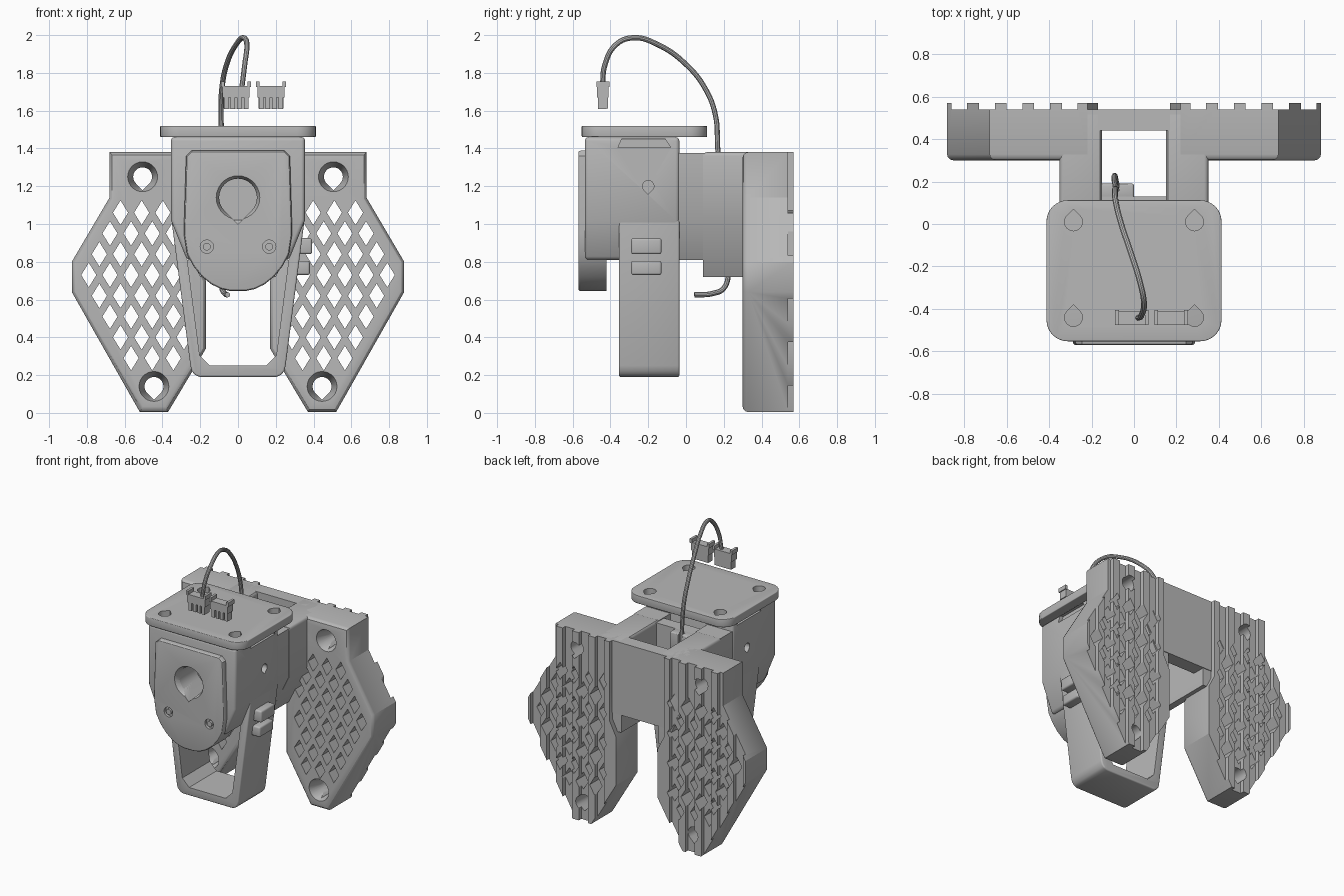
import bpy, bmesh, math
from mathutils import Vector

if "Cube" in bpy.data.objects:
    bpy.data.objects.remove(bpy.data.objects["Cube"])

grey = bpy.data.materials.new("mid grey")
grey.diffuse_color = (0.48, 0.48, 0.48, 1)
grey.use_nodes = True
grey.node_tree.nodes["Principled BSDF"].inputs["Base Color"].default_value = grey.diffuse_color


def point(u, v, w, axis):
    return {'x': (w, u, v), 'y': (u, w, v), 'z': (u, v, w)}[axis]


def add_prism(bm, pts, a, b, axis='y', end_scale=1.0):
    """Extrude an outline along an axis from a to b, optionally tapering."""
    cu = sum(p[0] for p in pts) / len(pts)
    cv = sum(p[1] for p in pts) / len(pts)
    lo = [bm.verts.new(point(u, v, a, axis)) for u, v in pts]
    hi = [bm.verts.new(point(cu + (u - cu) * end_scale, cv + (v - cv) * end_scale, b, axis))
          for u, v in pts]
    n = len(pts)
    bm.faces.new(lo)
    bm.faces.new(hi[::-1])
    for i in range(n):
        j = (i + 1) % n
        bm.faces.new((lo[j], lo[i], hi[i], hi[j]))


def make(name, prisms, bevel=0.0, rule=None):
    """Object from prisms; edges sharper than 30 degrees passing the rule get rounded."""
    bm = bmesh.new()
    for p in prisms:
        add_prism(bm, *p)
    bmesh.ops.recalc_face_normals(bm, faces=bm.faces)
    if bevel:
        edges = [e for e in bm.edges if e.calc_face_angle(0) > 0.5
                 and (rule is None or all(rule(v.co) for v in e.verts))]
        bmesh.ops.bevel(bm, geom=edges, offset=bevel, segments=3, profile=0.5,
                        affect='EDGES', clamp_overlap=True)
    me = bpy.data.meshes.new(name)
    bm.to_mesh(me)
    bm.free()
    me.materials.append(grey)
    ob = bpy.data.objects.new(name, me)
    bpy.context.scene.collection.objects.link(ob)
    return ob


def bake(ob):
    dg = bpy.context.evaluated_depsgraph_get()
    me = bpy.data.meshes.new_from_object(ob.evaluated_get(dg))
    ob.modifiers.clear()
    ob.data = me


def cut(ob, prisms):
    cutter = make("cutter", prisms)
    cutter.hide_render = True
    m = ob.modifiers.new("cut", 'BOOLEAN')
    m.operation, m.solver, m.object = 'DIFFERENCE', 'EXACT', cutter
    bake(ob)
    bpy.data.objects.remove(cutter)


def rect(u0, u1, v0, v1):
    return [(u0, v0), (u1, v0), (u1, v1), (u0, v1)]


def box(x0, x1, y0, y1, z0, z1):
    return (rect(x0, x1, z0, z1), y0, y1)


def circle(u, v, r, n=28):
    return [(u + r * math.cos(2 * math.pi * i / n), v + r * math.sin(2 * math.pi * i / n))
            for i in range(n)]


def teardrop(u, v, r, tip=-1, n=24):
    arc = [math.radians(-45 + 270 * i / n) for i in range(n + 1)]
    return [(u + r * math.cos(t), v - tip * r * math.sin(t)) for t in arc] + \
           [(u, v + tip * r * 1.414)]


def mirrored(half):
    """Close a right-hand outline with its mirror image."""
    return half + [(-x, z) for x, z in reversed(half)]


# Perforated wings with ribbed backs
outline = [(.22, 1.38), (.68, 1.38), (.68, 1.14), (.88, .8), (.88, .64), (.52, .005),
           (.37, .005), (.17, .34), (.17, .7), (.22, .8)]
screws = [(.505, 1.25), (.445, .14)]


def diamond_fits(x, z):
    upper = .68 + (1.14 - z) * .588 - .075
    lower = .52 + z * .571 - .075
    inner = max(.23, .37 - z * .606 + .08)
    clear = all(math.hypot(x - a, z - b) > .145 for a, b in screws)
    return inner < x < min(upper, lower) and z < 1.12 and clear


diamonds = []
for i in range(11):
    for j in range(-4, 4):
        x, z = .79 - .056 * i, .73 + .22 * j + .11 * (i % 2)
        if diamond_fits(x, z):
            diamonds.append([(x - .04, z), (x, z - .065), (x + .04, z), (x, z + .065)])

for s, side in ((1, "right"), (-1, "left")):
    def flip(pts):
        return [(s * x, z) for x, z in pts]
    wing = make(side + "_wing", [(flip(outline), .3, .57)], .028, lambda c: c.y < .31)
    cut(wing, [(rect(*sorted((s * x, s * (x + .075))), -.1, 1.5), .54, .65)
               for x in (.265, .395, .525, .655, .785)])
    cut(wing, [(flip(d), .2, .7) for d in diamonds])
    cut(wing, [(flip(teardrop(x, z, .05)), .2, .7) for x, z in screws])
    cut(wing, [(flip(circle(x, z, .082)), .29, .4, 'y', .6) for x, z in screws])

    # Arms joining the head to the wings
    make(side + "_arm", [(flip([(.15, 1.38), (.35, 1.38), (.35, 1.02), (.2, .72), (.15, .72)]),
                          .09, .535)], .02, lambda c: c.z > 1.3)
    make(side + "_arm_front", [(flip([(.15, 1.375), (.348, 1.375), (.348, 1.02),
                                      (.245, .81), (.15, .81)]), -.06, .1)])

make("rear_bridge", [box(-.24, .24, .44, .54, .85, 1.38)])
make("cross_wall", [box(-.16, .16, .04, .13, .82, 1.37)])
clip = make("cable_clip", [box(-.16, 0, .12, .19, 1.22, 1.37)], .01)
cut(clip, [(rect(-.1, -.07, .155, .25), 1.1, 1.5, 'z')])

# Head block with side slots and pin holes
head = make("head_block", [(mirrored([(.355, 1.46), (.355, 1.02), (.27, .81)]), -.535, -.035)],
            .02)
for s in (1, -1):
    cut(head, [(teardrop(-.2, 1.2, .03), s * .2, s * .4, 'x')])
    cut(head, [([(-.36, 1.405), (-.08, 1.405), (-.11, 1.45), (-.34, 1.45)],
                s * .33, s * .4, 'x')])

# Front shield with the large teardrop recess
shield = make("front_shield", [(mirrored([(.245, 1.388), (.275, 1.36), (.287, .95), (.27, .84),
                                          (.235, .775), (.19, .72), (.14, .68), (.09, .656),
                                          (.04, .645)]), -.57, -.42)], .012,
              lambda c: c.y < -.56)
for solid in (shield, head):
    cut(solid, [(teardrop(0, 1.14, .1), -.65, -.34)])
cut(shield, [(circle(0, 1.14, .118), -.575, -.53, 'y', .8)])
for x in (-.165, .165):
    cut(shield, [(circle(x, .88, .035), -.6, -.55)])
make("shield_pins", [(circle(x, .88, .02), -.568, -.54) for x in (-.165, .165)])

# Hanging strap loop
loop = make("strap_loop", [(mirrored([(.352, 1.02), (.252, .25), (.245, .222), (.226, .199),
                                      (.2, .19)]), -.355, -.035)], .01)
cut(loop, [(mirrored([(.293, 1.0), (.203, .305), (.148, .25)]), -.5, .1)])
make("strap_tabs", [box(.27, .392, -.29, -.13, .84, .925),
                    box(.27, .38, -.29, -.13, .73, .805)], .012)

# Top mounting plate
corner = .1
plate_pts = []
for k, (cx, cy) in enumerate(((.312, .012), (-.312, .012), (-.312, -.452), (.312, -.452))):
    for i in range(9):
        t = math.radians(90 * k + 90 * i / 8)
        plate_pts.append((cx + corner * math.cos(t), cy + corner * math.sin(t)))
plate = make("top_plate", [(plate_pts, 1.46, 1.52, 'z')], .005)
for x in (-.285, .285):
    for y in (.01, -.44):
        cut(plate, [(teardrop(x, y, .042, 1), 1.44, 1.6, 'z')])

# Floating plug connectors
for name, cx in (("left_plug", -.01), ("right_plug", .175)):
    parts = [box(cx - .072, cx + .072, -.472, -.41, 1.67, 1.73),
             box(cx - .066, cx + .066, -.425, -.412, 1.612, 1.68)]
    for e in (-1, 1):
        parts.append(box(cx + e * .07 - .009, cx + e * .07 + .009, -.475, -.405, 1.725, 1.755))
    for i in range(4):
        x = cx - .0525 + .035 * i
        parts.append(box(x - .012, x + .012, -.465, -.42, 1.61, 1.675))
    make(name, parts)

# Cable from plug, over the top, down through the cavity
path = [(.02, -.442, 1.72), (.035, -.43, 1.84), (.047, -.37, 1.95), (.03, -.28, 1.986),
        (-.01, -.15, 1.95), (-.06, 0, 1.845), (-.085, .1, 1.72), (-.09, .155, 1.58),
        (-.085, .168, 1.4), (-.09, .19, 1.1), (-.09, .225, .76), (-.085, .2, .66),
        (-.07, .14, .632), (-.055, .045, .625)]
curve = bpy.data.curves.new("cable_path", 'CURVE')
curve.dimensions = '3D'
curve.bevel_depth, curve.bevel_resolution = .014, 3
curve.resolution_u, curve.use_fill_caps = 8, True
sp = curve.splines.new('BEZIER')
sp.bezier_points.add(len(path) - 1)
for bp, co in zip(sp.bezier_points, path):
    bp.co = Vector(co)
    bp.handle_left_type = bp.handle_right_type = 'AUTO'
temp = bpy.data.objects.new("cable_path", curve)
bpy.context.scene.collection.objects.link(temp)
bpy.context.view_layer.update()
mesh = bpy.data.meshes.new_from_object(temp.evaluated_get(bpy.context.evaluated_depsgraph_get()))
bpy.data.objects.remove(temp)
mesh.materials.clear()
mesh.materials.append(grey)
cable = bpy.data.objects.new("cable", mesh)
bpy.context.scene.collection.objects.link(cable)

# Smooth shading with sharp edges kept
for ob in bpy.context.scene.objects:
    ob.select_set(True)
bpy.context.view_layer.objects.active = cable
bpy.ops.object.shade_smooth_by_angle(angle=math.radians(30))
